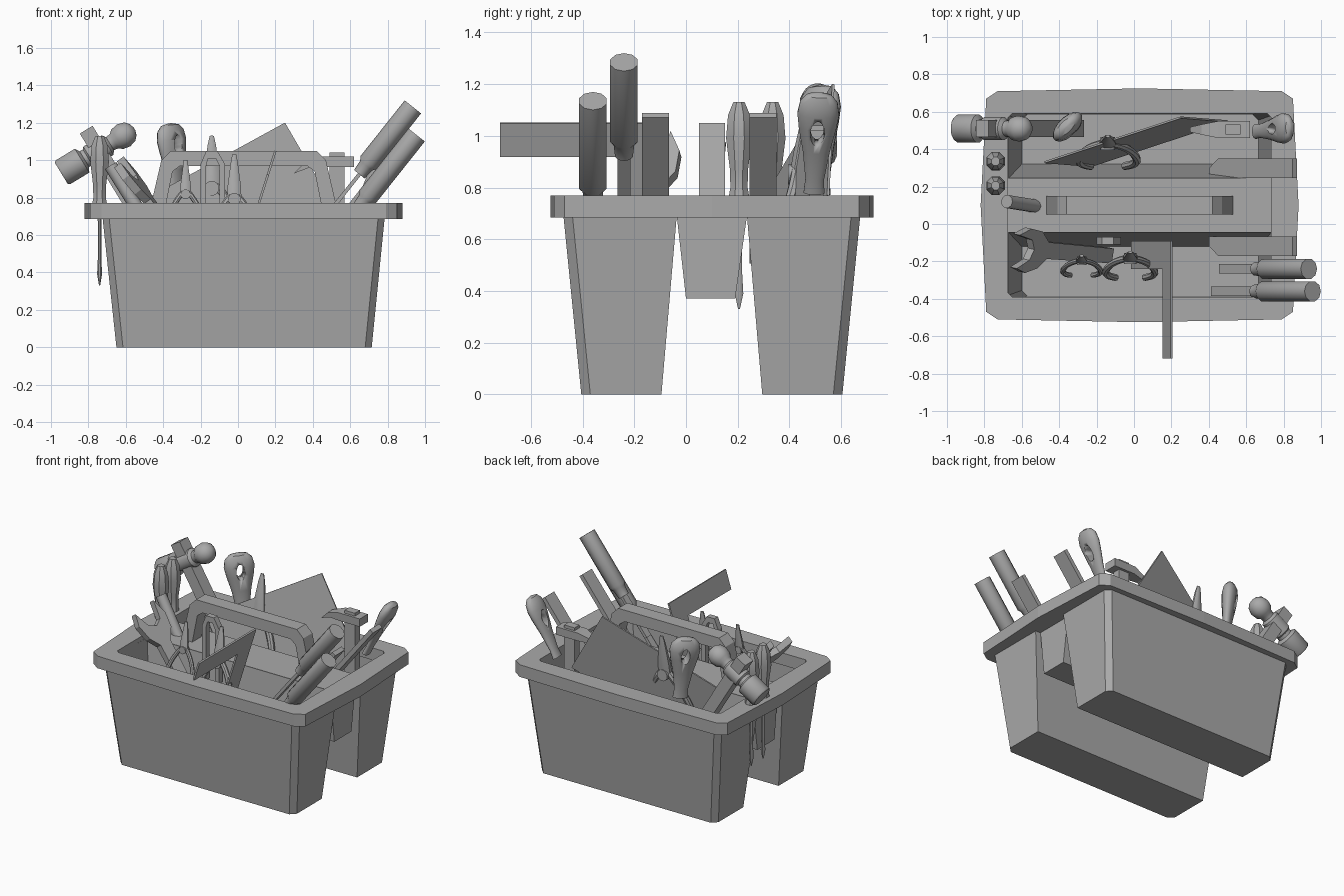
import bpy, bmesh, math
from mathutils import Vector as V

cube = bpy.data.objects.get("Cube")
if cube:
    bpy.data.objects.remove(cube, do_unlink=True)

grey = bpy.data.materials.new("plain_grey")
grey.use_nodes = True
tone = (0.4, 0.4, 0.4, 1)
grey.diffuse_color = tone
grey.node_tree.nodes["Principled BSDF"].inputs["Base Color"].default_value = tone
X, Y, Z = V((1, 0, 0)), V((0, 1, 0)), V((0, 0, 1))


def finish(obj, smooth):
    obj.data.materials.clear()
    obj.data.materials.append(grey)
    bpy.ops.object.select_all(action='DESELECT')
    obj.select_set(True)
    bpy.context.view_layer.objects.active = obj
    if smooth:
        bpy.ops.object.shade_smooth_by_angle(angle=math.radians(40))
    return obj


def loft(name, rings, caps=True, cyclic=False, smooth=False):
    """Skin a list of point rings that all have the same length."""
    bm = bmesh.new()
    loops = [[bm.verts.new(p) for p in r] for r in rings]
    n = len(rings[0])
    pairs = list(zip(loops, loops[1:])) + ([(loops[-1], loops[0])] if cyclic else [])
    for a, b in pairs:
        for i in range(n):
            j = (i + 1) % n
            bm.faces.new((a[i], a[j], b[j], b[i]))
    if caps:
        bm.faces.new(loops[0])
        bm.faces.new(loops[-1])
    bmesh.ops.recalc_face_normals(bm, faces=bm.faces[:])
    me = bpy.data.meshes.new(name)
    bm.to_mesh(me)
    bm.free()
    obj = bpy.data.objects.new(name, me)
    bpy.context.collection.objects.link(obj)
    return finish(obj, smooth)


def plate(name, pts, thick, origin=(0, 0, 0), u=X, v=Z):
    """Extrude a flat outline given in the u, v plane."""
    n = u.cross(v).normalized() * thick / 2
    flat = [V(origin) + u * a + v * b for a, b in pts]
    return loft(name, [[p - n for p in flat], [p + n for p in flat]])


def box(a0, a1, b0, b1):
    return [(a0, b0), (a1, b0), (a1, b1), (a0, b1)]


def lathe(name, profile, origin, axis, side=Y, flat=1.0, n=16):
    """Turn a (distance, radius) profile about an axis, optionally squashed."""
    a = V(axis).normalized()
    s = V(side)
    s = (s - a * s.dot(a)).normalized()
    t = a.cross(s) * flat
    angles = [2 * math.pi * (i + .5) / n for i in range(n)]
    rings = [[V(origin) + a * d + (s * math.cos(q) + t * math.sin(q)) * r for q in angles]
             for d, r in profile]
    return loft(name, rings, smooth=True)


def tube(name, pts, radius):
    cu = bpy.data.curves.new(name, 'CURVE')
    cu.dimensions = '3D'
    cu.bevel_depth, cu.bevel_resolution, cu.resolution_u = radius, 2, 5
    cu.use_fill_caps = True
    sp = cu.splines.new('NURBS')
    sp.points.add(len(pts) - 1)
    for p, q in zip(sp.points, pts):
        p.co = (*q, 1)
    sp.use_endpoint_u, sp.order_u = True, 3
    obj = bpy.data.objects.new(name, cu)
    bpy.context.collection.objects.link(obj)
    finish(obj, False)
    bpy.ops.object.convert(target='MESH')
    return finish(bpy.context.object, True)


# Tray: two tapered bins
def bin_ring(x0, x1, y0, y1, c, z, mirror):
    pts = [(x0 + c, y0), (x1 - c, y0), (x1, y0 + c), (x1, y1), (x0, y1), (x0, y0 + c)]
    return [V((x, .2 - y if mirror else y, z)) for x, y in pts]


for name, m in (("front_bin", False), ("back_bin", True)):
    loft(name, [bin_ring(-.65, .715, -.405, -.095, .035, 0, m),
                bin_ring(-.725, .785, -.475, -.035, .035, .7, m),
                bin_ring(-.67, .735, -.41, -.045, .03, .74, m),
                bin_ring(-.6, .665, -.385, -.12, .03, .03, m)])


# Rim with bowed sides and cut corners
def rim_ring(mx, my, cx, cy, z, bow=0):
    q = [(mx, 0), (mx - bow * 2, my - cy), (mx - bow * 2 - cx, my - bow), (0, my)]
    pts = q + [(-x, y) for x, y in q[2:0:-1]]
    pts += [(-x, -y) for x, y in q] + [(x, -y) for x, y in q[2:0:-1]]
    return [V((.03 + x, .1 + y, z)) for x, y in pts]


loft("rim", [rim_ring(.85, .625, .06, .055, .685, .015), rim_ring(.85, .625, .06, .055, .77, .015),
             rim_ring(.7025, .49, .02, .02, .77), rim_ring(.7025, .49, .02, .02, .685)],
     caps=False, cyclic=True)

# Centre ridge and carrying handle
plate("centre_ridge", [(-.045, .745), (.245, .745), (.235, .685), (.19, .37), (.0, .37), (-.035, .685)],
      1.43, (.03, 0, 0), Y, Z)
plate("carry_handle", [(-.47, .74), (-.41, 1.0), (-.36, 1.05), (.42, 1.05), (.47, 1.0), (.53, .74),
                       (.45, .74), (.41, .94), (.37, .97), (-.31, .97), (-.35, .94), (-.39, .74)],
      .1, (0, .1, 0))

# Two screwdrivers through the left edge of the rim
for i, y in enumerate((.205, .335)):
    lathe(f"screwdriver_handle_{i}", [(0, .042), (.03, .036), (.1, .038), (.22, .054), (.31, .046), (.36, .024)],
          (-.74, y, .77), Z, n=8)
    lathe(f"screwdriver_blade_{i}", [(0, .014), (.28, .012), (.38, .018), (.44, .004)],
          (-.74, y, .77), -Z, n=8, flat=.8)
lathe("marker_tube", [(0, .036), (.3, .036)], (-.68, .12, .97), (.5, -.08, -.8), n=10)

# Ball hammer
along, down = V((.855, 0, .52)), V((.52, 0, -.855))
face = V((-.945, .51, .93))
lathe("ball_hammer_head", [(0, .068), (.01, .076), (.13, .076), (.145, .05), (.165, .05), (.175, .062),
                           (.29, .062), (.305, .042), (.33, .045), (.35, .062), (.39, .07), (.43, .058),
                           (.45, .035), (.458, .008)], face, along)
plate("ball_hammer_handle", box(-.04, .04, -.13, .85), .09, face + along * .235, along, down)

# Tack hammer
head = plate("tack_hammer_head", [(.30, .93), (.36, .99), (.45, 1.02), (.62, 1.02), (.62, .965),
                                  (.46, .965), (.38, .96)], .09, (0, .505, 0))
for v in head.data.vertices:
    if v.co.x < .4:
        v.co.y = .505 + (v.co.y - .505) * (.3 if v.co.x < .33 else .6)
plate("tack_hammer_handle", box(.49, .57, .2, 1.04), .055, (0, .505, 0))


# Holed paddle grips
def grip(name, base, axis, side, width, hole):
    prof = [(0, .5), (.06, .45), (.18, .65), (.28, .9), (.34, 1), (.39, .9), (.42, .6), (.43, .1)]
    g = lathe(name, [(d, r * width) for d, r in prof], base, axis, side, .52)
    a = V(axis).normalized()
    normal = a.cross(V(side)).normalized()
    cut = lathe("hole_cutter", [(-.2, .055), (.2, .055)], V(base) + a * hole, normal, a, .5)
    cut.hide_render = True
    mod = g.modifiers.new("hole", 'BOOLEAN')
    mod.object, mod.solver = cut, 'EXACT'
    bpy.context.view_layer.objects.active = g
    bpy.ops.object.modifier_apply(modifier="hole")
    bpy.data.objects.remove(cut, do_unlink=True)


grip("saw_grip", (-.32, .52, .77), (-.045, 0, .43), (.7, .7, 0), .1, .31)
grip("trowel_grip", (.65, .495, .78), (.18, .02, .37), Y, .082, .27)

# Saw sheet leaning in the back bin
a, b, c = V((-.48, .33, .8)), V((.25, .57, 1.2)), V((.5, .55, .77))
plate("saw_blade", box(0, 1, 0, 1), .01, b, a - b, c - b)

# Chisels and flat files leaning to the right
lean = V((.62, 0, .78)).normalized()
for i, (top, length, blade) in enumerate((((.955, -.36, 1.135), .44, .86), ((.935, -.24, 1.285), .4, .76))):
    lathe(f"chisel_handle_{i}", [(0, .056), (length - .02, .056), (length, .042), (length + .06, .036)],
          top, -lean, n=10)
    plate(f"chisel_blade_{i}", box(-.025, .025, length, blade), .02, top, Y, -lean)
for i, (y, s) in enumerate(((-.118, 1), (.298, -1))):
    plate(f"flat_file_{i}", [(-.052, 0), (.052, 0), (.052, .72), (.0, .72), (-.052, .64)], .03,
          (.86, y, 1.08), Y * s, -lean)

# Carpenter's square
plate("square", [(-.72, 0), (-.09, 0), (-.09, .7), (-.24, .7), (-.24, .137), (-.72, .137)], .012,
      (.2, 0, 1.05), Y, V((-.3, 0, -.95)))

# Adjustable wrench
plate("wrench", [(-.11, -.08), (-.06, .02), (.0, .05), (.05, .02), (.07, -.1), (.11, .0), (.1, .1),
                 (.045, .17), (.04, .75), (-.04, .75), (-.045, .17), (-.1, .1), (-.13, .0)], .045,
      (-.58, -.13, .92), V((.15, .99, .1)).normalized(), V((.6, -.05, -.8)).normalized())


# Pliers with the jaws up and bowed handles below
def pliers(name, x, y, top, s):
    o = V((x, y, top))
    lathe(name + "_jaws", [(0, .012), (.05 * s, .024 * s), (.2 * s, .045 * s), (.3 * s, .05 * s)],
          o, (0, -.15, -1), X, .6, 8)
    lathe(name + "_joint", [(-.035 * s, .04 * s), (.035 * s, .04 * s)], o + V((0, -.04, -.28)) * s, Y, X, n=12)
    for side in (-1, 1):
        path = [(.02, -.04, -.26), (.08, -.05, -.33), (.15, -.1, -.48), (.16, -.15, -.62), (.09, -.16, -.72)]
        tube(name + "_handle", [o + V((side * px, py, pz)) * s for px, py, pz in path], .022 * s)


pliers("back_pliers", -.14, .47, 1.13, 1)
pliers("front_pliers", -.02, -.15, 1.03, .85)
pliers("small_pliers", -.28, -.17, 1.0, .65)
plate("shears_loop", [(-.2, .6), (-.2, .98), (-.17, 1.05), (-.11, 1.05), (-.07, .98), (-.07, .6),
                      (-.1, .6), (-.1, .97), (-.12, 1.01), (-.16, 1.01), (-.17, .97), (-.17, .6)],
      .04, (0, -.09, 0))
